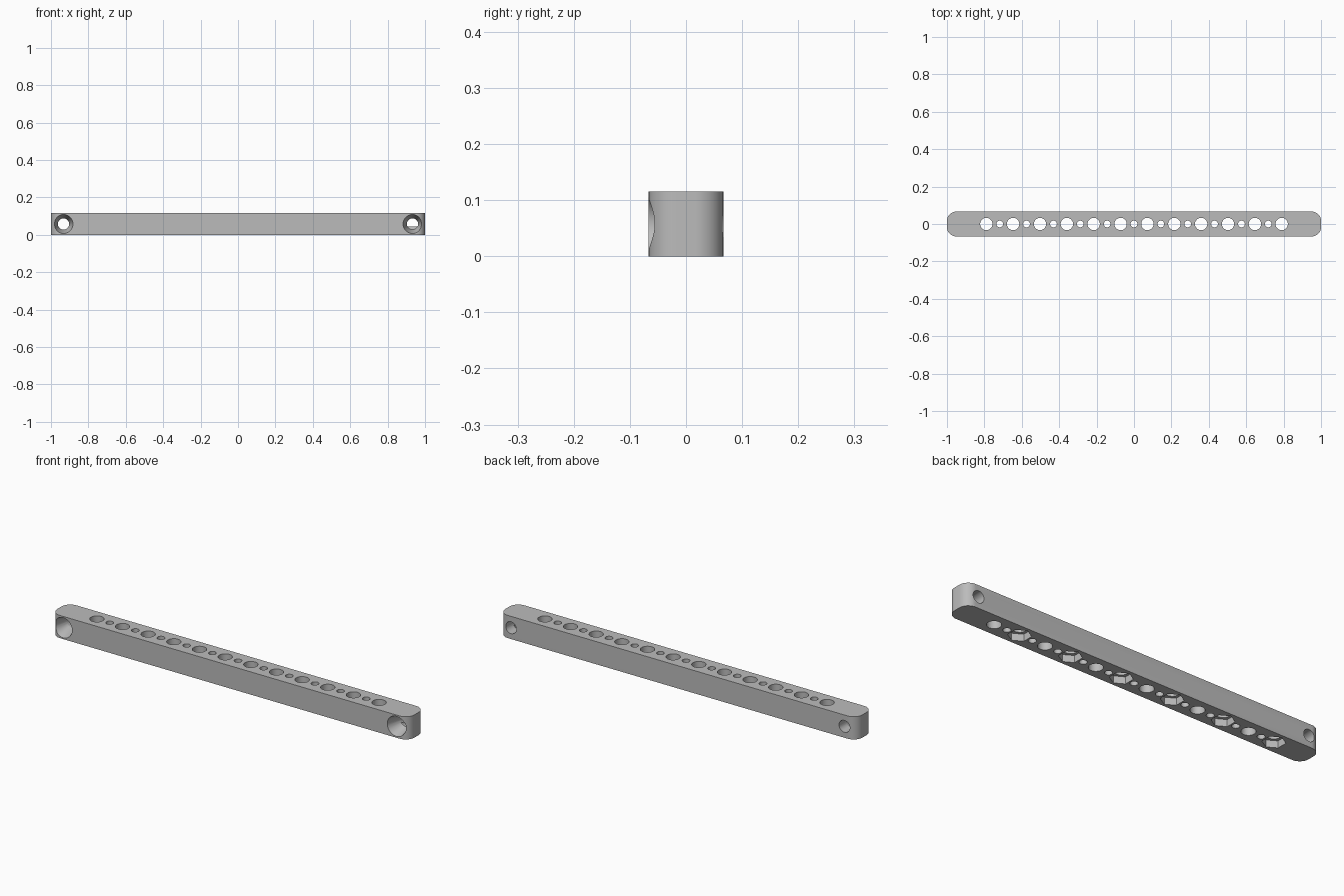
import bpy, bmesh, math
from mathutils import Matrix, Vector

LENGTH, WIDTH, HEIGHT, CORNER = 2.0, 0.133, 0.115, 0.05
PITCH, COUNT = 0.1436, 12

if "Cube" in bpy.data.objects:
    bpy.data.objects.remove(bpy.data.objects["Cube"])

grey = bpy.data.materials.new("plain grey")
grey.use_nodes = True
grey.diffuse_color = (0.5, 0.5, 0.5, 1)
grey.node_tree.nodes["Principled BSDF"].inputs["Base Color"].default_value = (0.5, 0.5, 0.5, 1)


def make_object(name, bm):
    mesh = bpy.data.meshes.new(name)
    bmesh.ops.recalc_face_normals(bm, faces=bm.faces)
    bm.to_mesh(mesh)
    bm.free()
    mesh.materials.append(grey)
    obj = bpy.data.objects.new(name, mesh)
    bpy.context.collection.objects.link(obj)
    return obj


def add_peg(bm, centre, r1, r2, depth, sides, turn=Matrix()):
    bmesh.ops.create_cone(bm, cap_ends=True, segments=sides, radius1=r1, radius2=r2,
                          depth=depth, matrix=Matrix.Translation(Vector(centre)) @ turn)


def cut(target, name, bm):
    cutter = make_object(name, bm)
    cutter.hide_render = True
    mod = target.modifiers.new(name, "BOOLEAN")
    mod.operation, mod.solver, mod.object = "DIFFERENCE", "EXACT", cutter
    bpy.context.view_layer.objects.active = target
    bpy.ops.object.modifier_apply(modifier=name)
    bpy.data.objects.remove(cutter)


# Bar body with rounded upright corners
bm = bmesh.new()
bmesh.ops.create_cube(bm, size=1)
bmesh.ops.scale(bm, vec=(LENGTH, WIDTH, HEIGHT), verts=bm.verts)
bmesh.ops.translate(bm, vec=(0, 0, HEIGHT / 2), verts=bm.verts)
upright = [e for e in bm.edges if abs(e.verts[0].co.z - e.verts[1].co.z) > 0.01]
bmesh.ops.bevel(bm, geom=upright, offset=CORNER, segments=12, profile=0.5, affect="EDGES")
bar = make_object("perforated_bar", bm)

# Row of large bolt holes with small holes between them
bm = bmesh.new()
hole_x = [(i - (COUNT - 1) / 2) * PITCH for i in range(COUNT)]
for i, x in enumerate(hole_x):
    add_peg(bm, (x, 0, HEIGHT / 2), 0.033, 0.033, 0.3, 40)
    if i < COUNT - 1:
        add_peg(bm, (x + PITCH / 2, 0, HEIGHT / 2), 0.018, 0.018, 0.3, 28)
cut(bar, "vertical_holes", bm)

# Hexagonal nut pockets under every second hole
bm = bmesh.new()
for x in hole_x[::2]:
    add_peg(bm, (x, 0, 0), 0.053, 0.053, 0.07, 6)
cut(bar, "nut_pockets", bm)

# Cross holes at both ends, then their tapered front recesses
along_y = Matrix.Rotation(-math.pi / 2, 4, "X")
for name, r1, r2, depth, y in (("cross_holes", 0.03, 0.03, 0.3, 0),
                               ("tapered_recesses", 0.055, 0.03, 0.09, -0.0365)):
    bm = bmesh.new()
    for side in (-1, 1):
        add_peg(bm, (side * 0.933, y, HEIGHT / 2), r1, r2, depth, 40, along_y)
    cut(bar, name, bm)

# Smooth the curved walls while keeping rims sharp
bpy.ops.object.select_all(action="DESELECT")
bar.select_set(True)
bpy.context.view_layer.objects.active = bar
bpy.ops.object.shade_smooth_by_angle(angle=math.radians(30))
